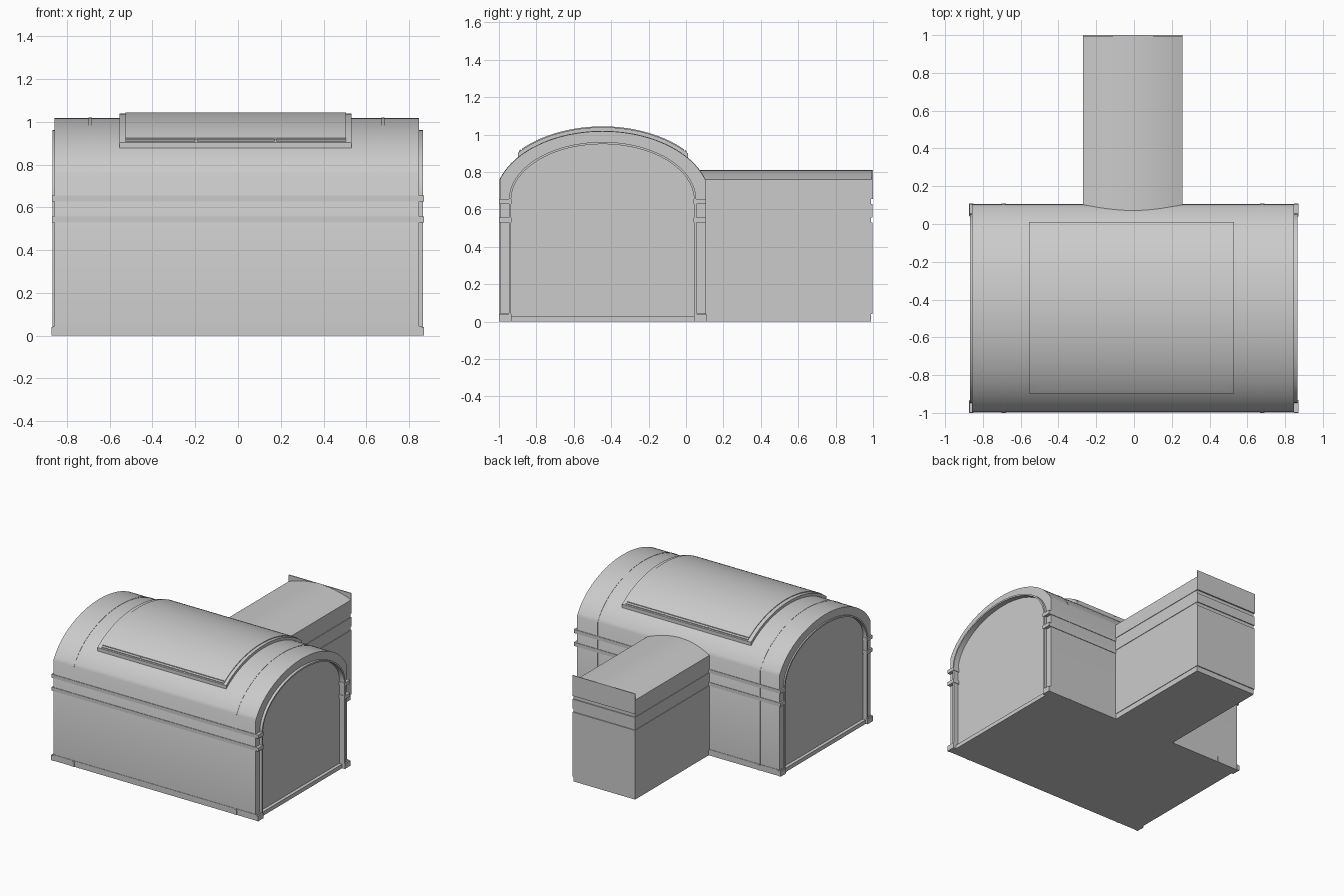
import bpy, bmesh
from math import acos, cos, sin, radians

if "Cube" in bpy.data.objects:
    bpy.data.objects.remove(bpy.data.objects["Cube"])

CX, CY = -0.006, -0.446       # hall centre lines
END_L, END_R = -0.858, 0.846  # ends of the vaulted shell


def prism(name, pts, lo, hi, axis="x"):
    """Extrude a closed 2D profile along x (pts are y,z) or y (pts are x,z)."""
    bm = bmesh.new()
    place = (lambda p, d: (d, p[0], p[1])) if axis == "x" else (lambda p, d: (p[0], d, p[1]))
    a = [bm.verts.new(place(p, lo)) for p in pts]
    b = [bm.verts.new(place(p, hi)) for p in pts]
    bm.faces.new(a)
    bm.faces.new(b[::-1])
    n = len(pts)
    for i in range(n):
        j = (i + 1) % n
        bm.faces.new((a[i], b[i], b[j], a[j]))
    bmesh.ops.recalc_face_normals(bm, faces=bm.faces)
    me = bpy.data.meshes.new(name)
    bm.to_mesh(me)
    bm.free()
    ob = bpy.data.objects.new(name, me)
    bpy.context.collection.objects.link(ob)
    bpy.ops.object.select_all(action="DESELECT")
    ob.select_set(True)
    bpy.context.view_layer.objects.active = ob
    bpy.ops.object.shade_smooth_by_angle(angle=radians(42))
    return ob


def box(name, x0, x1, y0, y1, z0, z1):
    return prism(name, [(y0, z0), (y1, z0), (y1, z1), (y0, z1)], x0, x1)


def arc(a, b, zs, y0, y1, n=40):
    """Part of an ellipse between two offsets from the hall centre line."""
    t0, t1 = acos(y0 / a), acos(y1 / a)
    ts = [t0 + (t1 - t0) * i / n for i in range(n + 1)]
    return [(CY + a * cos(t), zs + b * sin(t)) for t in ts]


def roof(off, y0, y1, n=40):
    return arc(0.575 + off, 0.368 + off, 0.65, y0, y1, n)


def outer(off=0.0):
    w = 0.549 + off
    return [(CY - w, 0)] + roof(off, -w, w) + [(CY + w, 0)]


def inner(off=0.0):
    w = 0.495 + off
    return [(CY - w, 0)] + arc(w, 0.305 + off, 0.65, -w, w) + [(CY + w, 0)]


# Vaulted hall shell, shallow recessed end walls and floor
prism("hall_shell", outer() + inner()[::-1], END_L, END_R)
prism("hall_end_walls", inner(0.002), END_L + 0.025, END_R - 0.025)
box("hall_floor", END_L, END_R, CY - 0.5, CY + 0.5, 0.0, 0.03)

# Raised lips round the end openings
for side, x0, x1 in (("left", -0.868, END_L + 0.02), ("right", END_R - 0.02, 0.866)):
    prism("opening_lip_" + side, inner(0.006) + inner(-0.006)[::-1], x0, x1)

# Thin ribs running over the hall near each end
for side, x in (("left", -0.69), ("right", 0.678)):
    prism("roof_rib_" + side, outer(0.002) + outer(-0.01)[::-1], x - 0.008, x + 0.008)

# Wall bands and base boards, repeated front and back
for side, s in (("front", -1), ("back", 1)):
    def strip(name, x0, x1, near, far, z0, z1):
        y0, y1 = sorted((CY + s * near, CY + s * far))
        box(name + "_" + side, x0, x1, y0, y1, z0, z1)

    strip("lower_band", -0.87, 0.87, 0.486, 0.553, 0.53, 0.557)
    strip("upper_band", -0.87, 0.87, 0.486, 0.553, 0.628, 0.655)
    strip("base_board", -0.864, 0.858, 0.5, 0.552, 0.0, 0.045)
    for i, (x0, x1) in enumerate(((-0.873, -0.85), (-0.702, -0.678), (0.667, 0.69), (0.846, 0.87))):
        strip("base_block_%d" % i, x0, x1, 0.488, 0.555, 0.0, 0.04)


# Raised roof panel: frame, inner sheet and split edge bars
def sheet(name, x0, x1, y0, y1, off, n=36):
    prism(name, roof(off, y0, y1, n) + roof(-0.01, y0, y1, n)[::-1], x0, x1)


sheet("roof_panel_frame", -0.555, 0.53, -0.452, 0.456, 0.021)
sheet("roof_panel_sheet", -0.525, 0.505, -0.432, 0.436, 0.026)
for side, y0, y1 in (("front", -0.446, -0.437), ("back", 0.441, 0.45)):
    for i, (x0, x1) in enumerate(((-0.525, -0.2), (-0.19, 0.17), (0.18, 0.505))):
        sheet("roof_edge_bar_%s_%d" % (side, i), x0, x1, y0, y1, 0.026, 2)


# Rear annex: inset core shows as grooves between full-size wall courses
W, START = 0.263, 0.03
box("annex_core", CX - W + 0.004, CX + W - 0.004, START, 0.99, 0.0, 0.7)
for name, z0, z1 in (("lower", 0.04, 0.53), ("middle", 0.557, 0.628)):
    box("annex_wall_" + name, CX - W, CX + W, START, 0.997, z0, z1)
R = (W * W + 0.05 ** 2) / 0.1
xs = [W - 2 * W * i / 20 for i in range(21)]
vault = [(CX + x, 0.81 - R + (R * R - x * x) ** 0.5) for x in xs]
prism("annex_vault", [(CX - W, 0.655), (CX + W, 0.655)] + vault, START, 0.995, "y")
box("annex_end_wall", CX - W, CX + W, 0.993, 1.0, 0.655, 0.81)
